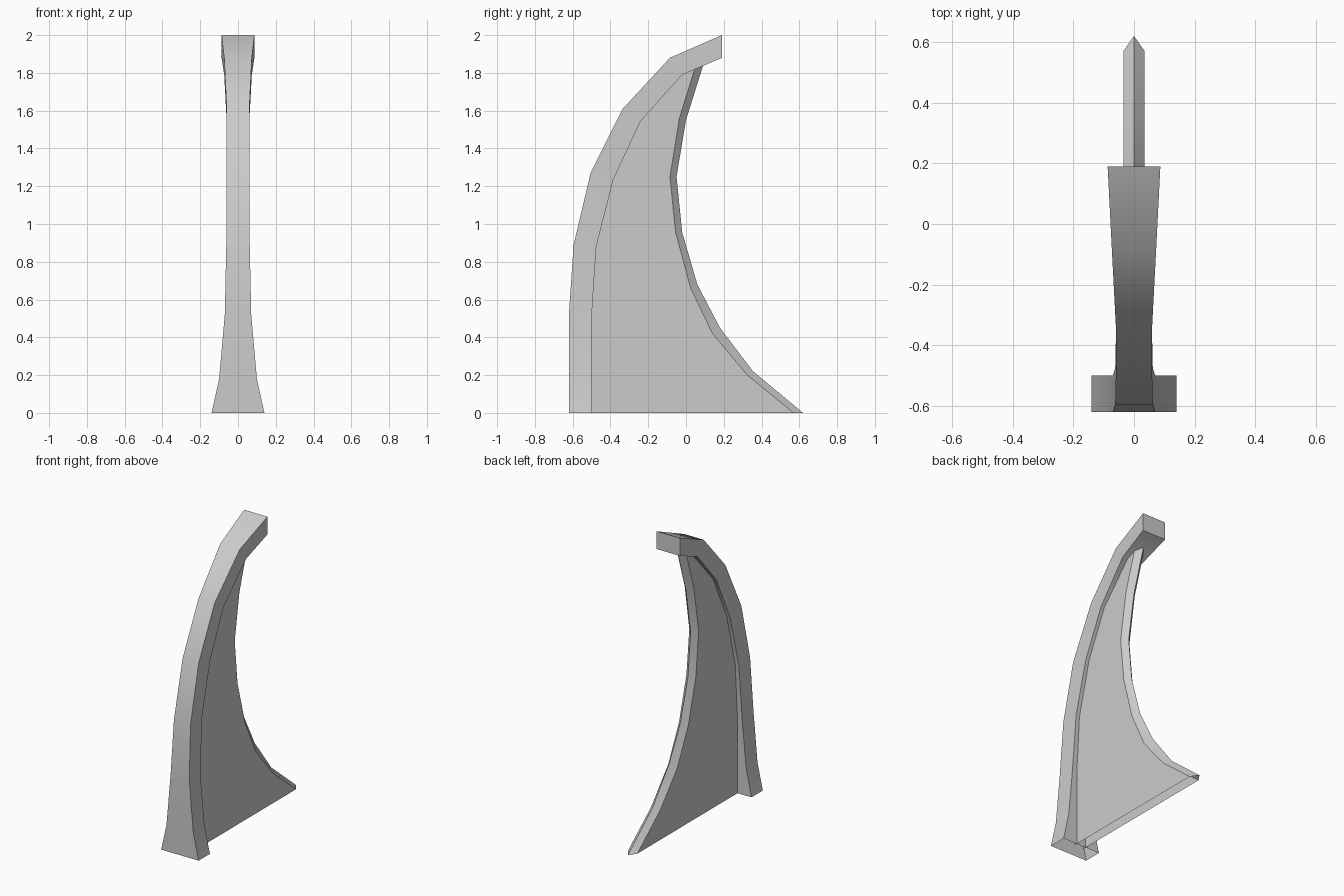
import bpy, bmesh, math
from mathutils import Vector

cube = bpy.data.objects.get("Cube")
if cube:
    bpy.data.objects.remove(cube, do_unlink=True)

grey = bpy.data.materials.new("plain_grey")
grey.use_nodes = True
grey.diffuse_color = (0.6, 0.6, 0.6, 1)
grey.node_tree.nodes["Principled BSDF"].inputs["Base Color"].default_value = (0.6, 0.6, 0.6, 1)


def loft(name, rings, closed, cap_end):
    """Skin a list of cross-sections; the foot stays open."""
    bm = bmesh.new()
    loops = [[bm.verts.new(p) for p in ring] for ring in rings]
    count = len(loops[0])
    for a, b in zip(loops, loops[1:]):
        for i in range(count if closed else count - 1):
            j = (i + 1) % count
            bm.faces.new((a[i], a[j], b[j], b[i]))
    if cap_end:
        bm.faces.new(loops[-1])
    mesh = bpy.data.meshes.new(name)
    bm.to_mesh(mesh)
    bm.free()
    mesh.materials.append(grey)
    obj = bpy.data.objects.new(name, mesh)
    bpy.context.collection.objects.link(obj)
    bpy.ops.object.select_all(action="DESELECT")
    obj.select_set(True)
    bpy.context.view_layer.objects.active = obj
    bpy.ops.object.shade_smooth_by_angle(angle=math.radians(30))
    return obj


# Side profiles as (y, z), foot to tip
outer = [(-.62, 0), (-.62, .18), (-.62, .52), (-.595, .89),
         (-.505, 1.27), (-.335, 1.61), (-.085, 1.88), (.19, 2)]
inner = [(-.5, 0), (-.5, .18), (-.5, .5), (-.475, .88),
         (-.385, 1.235), (-.24, 1.545), (-.02, 1.79), (.19, 1.88)]
half_width = [.14, .1, .07, .062, .06, .06, .073, .087]
ridge = [(.62, 0), (.355, .22), (.18, .45), (.06, .68),
         (-.02, .955), (-.05, 1.25), (0, 1.55), (.1, 1.87)]
shoulder = [(.57, 0), (.325, .2), (.14, .42), (.025, .66),
            (-.055, .955), (-.085, 1.25), (-.035, 1.56), (.055, 1.85)]

# Curved rail with a flared foot and tip
loft("curved_rail",
     [[(-w, *o), (w, *o), (w, *i), (-w, *i)]
      for o, i, w in zip(outer, inner, half_width)], True, True)

# Thin web rooted in the rail, with a sharpened rear edge
root = [Vector(i).lerp(Vector(o), .2) for i, o in zip(inner, outer)]
root[-1] = Vector((.02, 1.84))
t = .035
loft("web_panel",
     [[(t, *f), (t, *s), (0, *r), (-t, *s), (-t, *f)]
      for f, s, r in zip(root, shoulder, ridge)], False, False)
